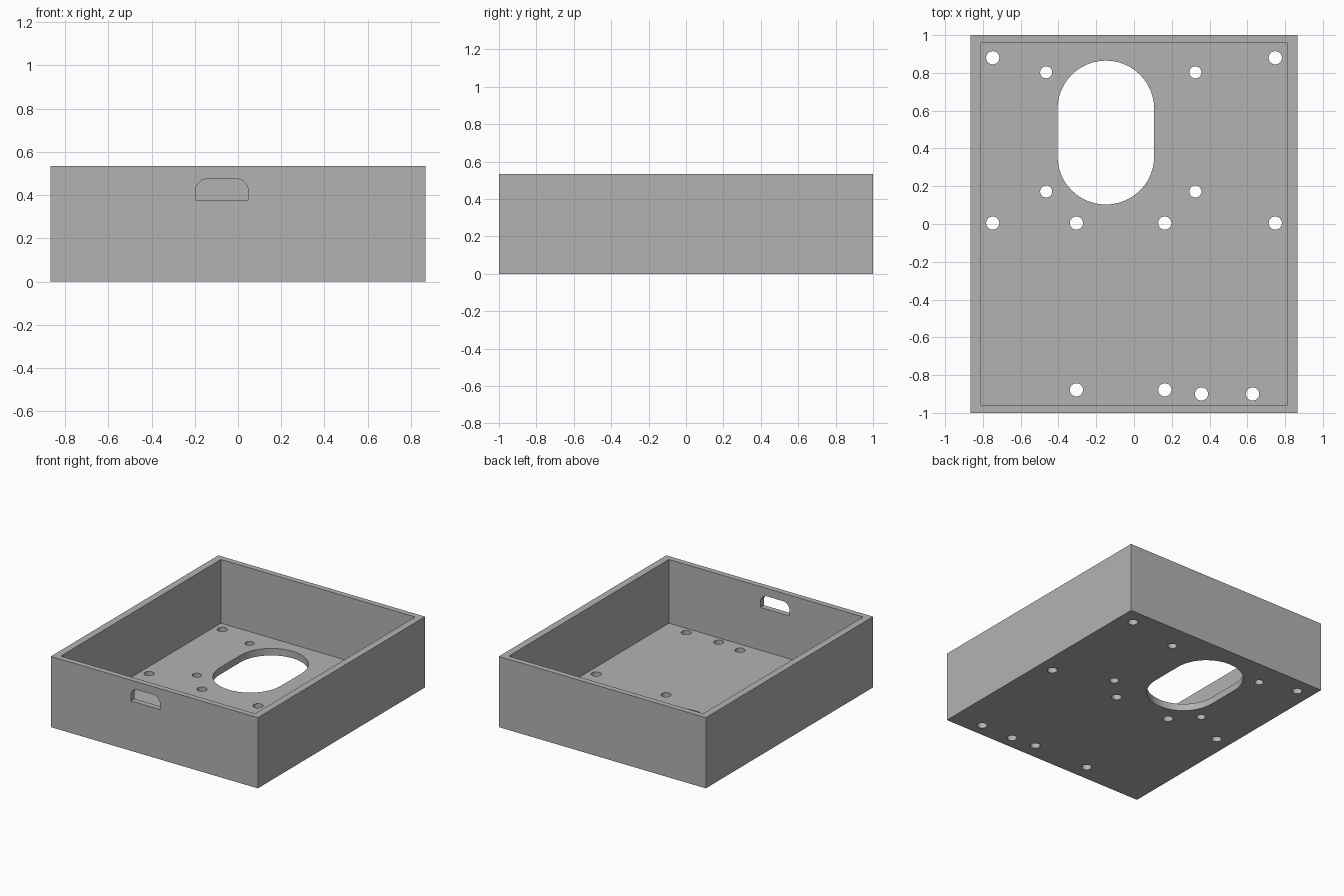
import bpy, bmesh
from math import sin, cos, pi
from mathutils import Vector

old = bpy.data.objects.get("Cube")
if old:
    bpy.data.objects.remove(old, do_unlink=True)

# Plain grey material
grey = bpy.data.materials.new("plain grey")
grey.use_nodes = True
grey.diffuse_color = (0.45, 0.45, 0.45, 1)
grey.node_tree.nodes["Principled BSDF"].inputs["Base Color"].default_value = grey.diffuse_color

HALF_X, HALF_Y, HEIGHT = 0.866, 1.0, 0.535
FLOOR = 0.053


def prism(name, points, offset):
    """Solid made by pushing a flat outline along an offset."""
    bm = bmesh.new()
    face = bm.faces.new([bm.verts.new(p) for p in points])
    ext = bmesh.ops.extrude_face_region(bm, geom=[face])
    moved = [v for v in ext["geom"] if isinstance(v, bmesh.types.BMVert)]
    bmesh.ops.translate(bm, verts=moved, vec=Vector(offset))
    bmesh.ops.recalc_face_normals(bm, faces=bm.faces)
    mesh = bpy.data.meshes.new(name)
    bm.to_mesh(mesh)
    bm.free()
    mesh.materials.append(grey)
    obj = bpy.data.objects.new(name, mesh)
    bpy.context.collection.objects.link(obj)
    return obj


def rectangle(hx, hy, z):
    return [(-hx, -hy, z), (hx, -hy, z), (hx, hy, z), (-hx, hy, z)]


def arc(cx, cy, r, start, end, steps):
    return [(cx + r * cos(start + (end - start) * i / steps),
             cy + r * sin(start + (end - start) * i / steps)) for i in range(steps + 1)]


def cut(target, cutter):
    """Subtract the cutter, then discard it."""
    mod = target.modifiers.new("cut", "BOOLEAN")
    mod.operation, mod.solver, mod.object = "DIFFERENCE", "EXACT", cutter
    bpy.context.view_layer.objects.active = target
    bpy.ops.object.modifier_apply(modifier=mod.name)
    bpy.data.objects.remove(cutter, do_unlink=True)


def cut_floor(outline):
    cut(tray, prism("floor_cutter", [(x, y, -0.1) for x, y in outline], (0, 0, 0.25)))


# Open tray: outer block minus the cavity
tray = prism("enclosure_tray", rectangle(HALF_X, HALF_Y, 0), (0, 0, HEIGHT))
cut(tray, prism("cavity_cutter", rectangle(0.813, 0.957, FLOOR), (0, 0, 1)))

# Large rounded opening in the floor
ox, r = -0.149, 0.256
cut_floor(arc(ox, 0.609, r, 0, pi, 24) + arc(ox, 0.359, r, pi, 2 * pi, 24))

# Screw holes in the floor: corner and post holes, then the smaller set
wide = [(-0.748, 0.88), (0.748, 0.88), (-0.748, 0.005), (0.748, 0.005)]
wide += [(x, y) for x in (-0.305, 0.163) for y in (0.005, -0.878)]
wide += [(0.357, -0.90), (0.628, -0.90)]
narrow = [(x, y) for x in (-0.465, 0.325) for y in (0.172, 0.803)]
for holes, radius in ((wide, 0.035), (narrow, 0.032)):
    for x, y in holes:
        cut_floor(arc(x, y, radius, 0, 2 * pi, 24)[:-1])

# Cable slot in the front wall, rounded at the top
left, right, low, high, r = -0.196, 0.047, 0.377, 0.475, 0.055
slot = [(left, low), (right, low)]
slot += arc(right - r, high - r, r, 0, pi / 2, 8) + arc(left + r, high - r, r, pi / 2, pi, 8)
cut(tray, prism("slot_cutter", [(x, -1.1, z) for x, z in slot], (0, 0.25, 0)))

# Smooth curved cut walls, sharp box edges
bpy.ops.object.select_all(action="DESELECT")
tray.select_set(True)
bpy.context.view_layer.objects.active = tray
bpy.ops.object.shade_smooth_by_angle(angle=pi / 6)
